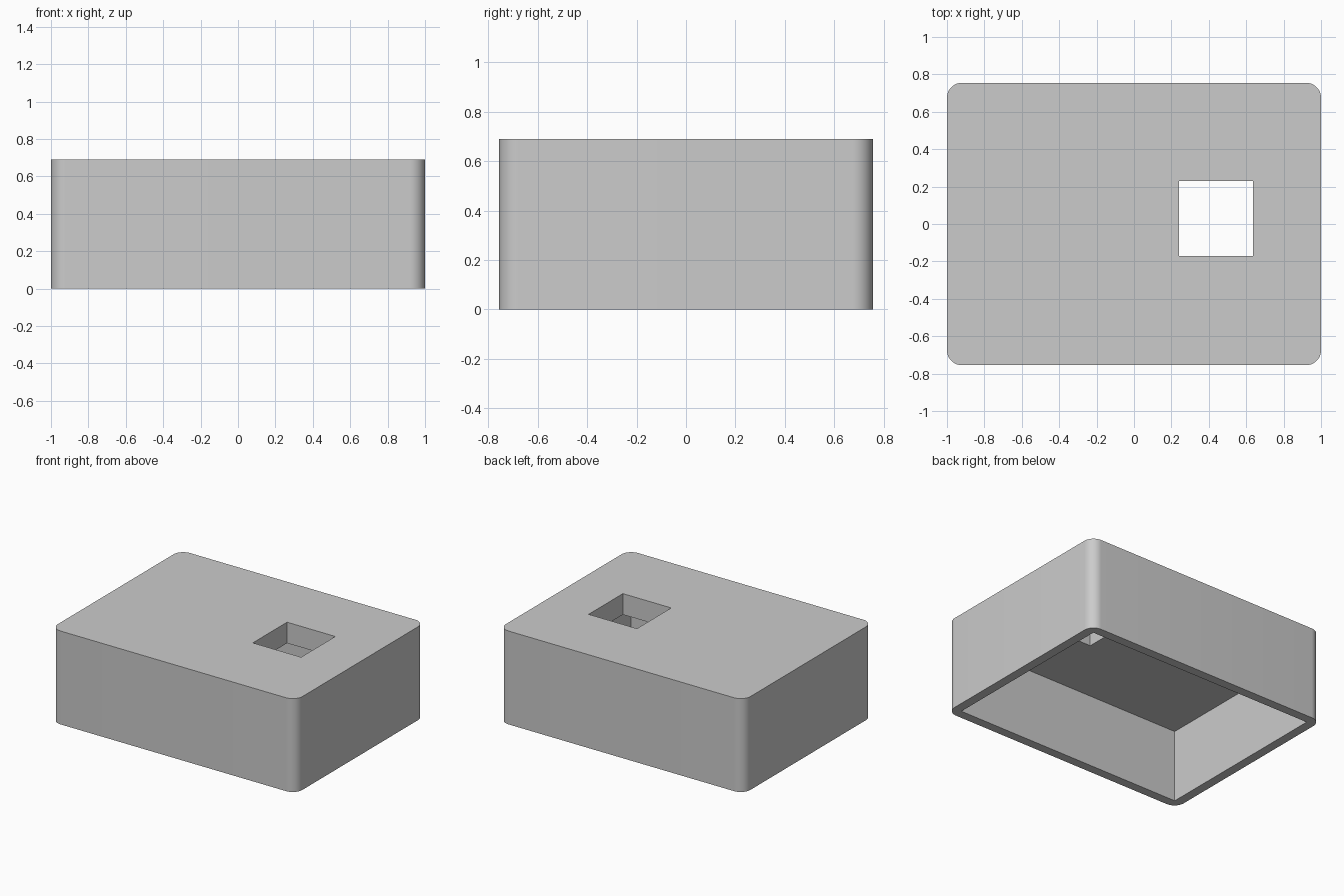
import bpy
import bmesh
from math import radians
from mathutils import Matrix, Vector

cube = bpy.data.objects.get("Cube")
if cube:
    bpy.data.objects.remove(cube, do_unlink=True)

WIDTH, DEPTH, HEIGHT = 2.0, 1.51, 0.69
WALL, TOP, CORNER = 0.068, 0.155, 0.08

# Single grey plastic colour
grey = bpy.data.materials.new("grey_plastic")
grey.use_nodes = True
colour = (0.6, 0.6, 0.6, 1)
grey.diffuse_color = colour
grey.node_tree.nodes["Principled BSDF"].inputs["Base Color"].default_value = colour


def box(name, low, high, radius=0):
    """Box between two corners, with optional rounded upright edges."""
    low, high = Vector(low), Vector(high)
    size = high - low
    bm = bmesh.new()
    bmesh.ops.create_cube(bm, size=1, matrix=Matrix.Translation((low + high) / 2)
                          @ Matrix.Diagonal((*size, 1)))
    if radius:
        upright = [e for e in bm.edges
                   if abs(e.verts[0].co.z - e.verts[1].co.z) > size.z / 2]
        bmesh.ops.bevel(bm, geom=upright, offset=radius, segments=12,
                        profile=0.5, affect='EDGES')
    mesh = bpy.data.meshes.new(name)
    bm.to_mesh(mesh)
    bm.free()
    mesh.materials.append(grey)
    obj = bpy.data.objects.new(name, mesh)
    bpy.context.collection.objects.link(obj)
    return obj


def cut(target, cutter):
    """Subtract the cutter from the target, then discard it."""
    cutter.hide_render = True
    mod = target.modifiers.new(cutter.name, 'BOOLEAN')
    mod.operation = 'DIFFERENCE'
    mod.solver = 'EXACT'
    mod.object = cutter
    bpy.context.view_layer.objects.active = target
    bpy.ops.object.modifier_apply(modifier=mod.name)
    bpy.data.objects.remove(cutter, do_unlink=True)


# Rounded outer shell
x, y = WIDTH / 2, DEPTH / 2
housing = box("housing", (-x, -y, 0), (x, y, HEIGHT), CORNER)

# Square-cornered cavity, open underneath
cut(housing, box("cavity", (WALL - x, WALL - y, -0.2),
                 (x - WALL, y - WALL, HEIGHT - TOP)))

# Square opening through the thick top
cut(housing, box("top_opening", (0.24, -0.17, 0.3), (0.635, 0.23, 1)))

# Smooth corners, crisp rims
bpy.ops.object.select_all(action='DESELECT')
housing.select_set(True)
bpy.context.view_layer.objects.active = housing
bpy.ops.object.shade_smooth_by_angle(angle=radians(30))
